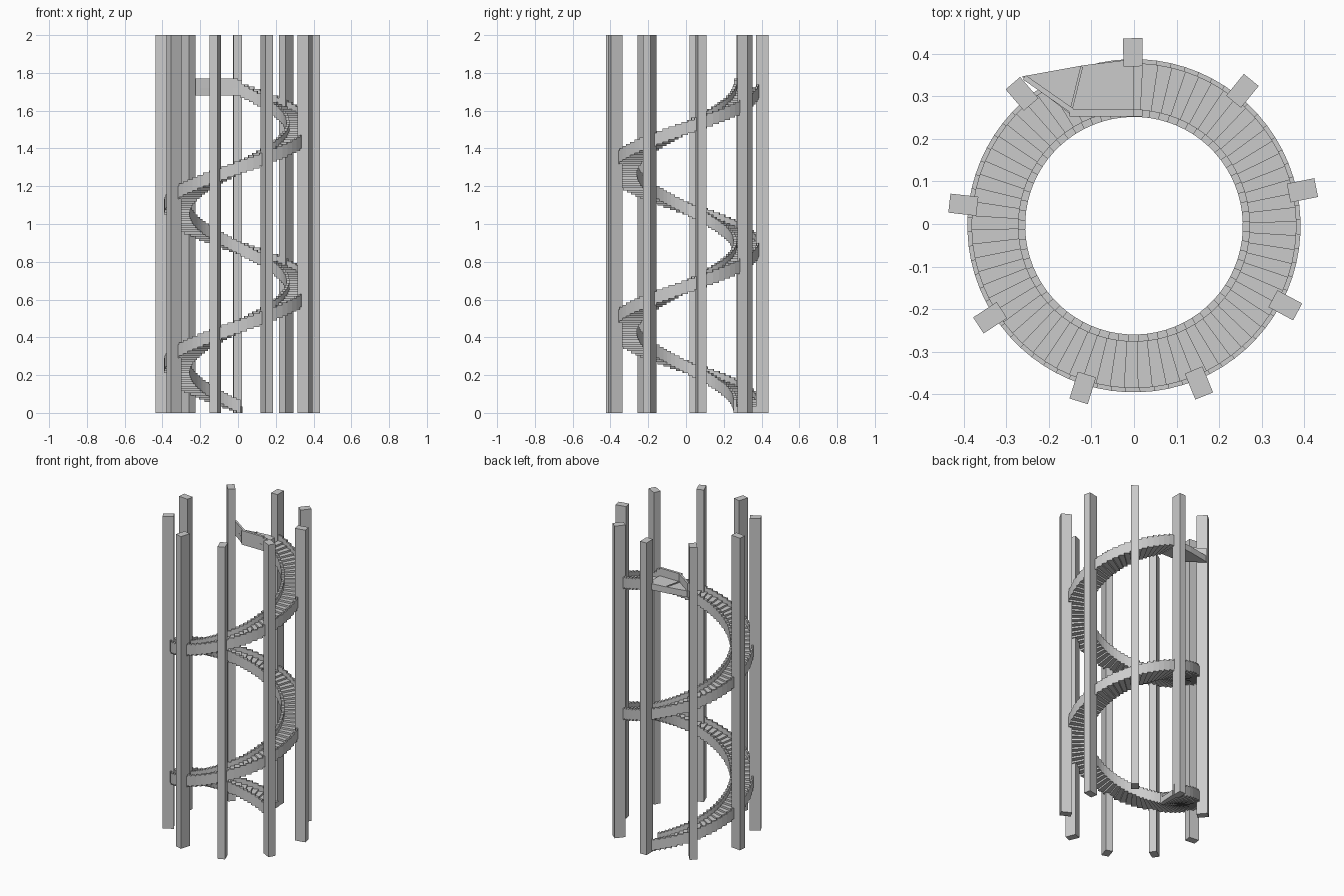
import bpy, bmesh
from math import radians, cos, sin
from mathutils import Vector

cube = bpy.data.objects.get("Cube")
if cube:
    bpy.data.objects.remove(cube)

GREY = (0.6, 0.6, 0.6, 1)
grey = bpy.data.materials.new("light_grey")
grey.diffuse_color = GREY
grey.use_nodes = True
grey.node_tree.nodes["Principled BSDF"].inputs["Base Color"].default_value = GREY


def prism(bm, outline, z0, z1):
    """Extrude a flat outline from z0 to z1."""
    low = [bm.verts.new((x, y, z0)) for x, y in outline]
    high = [bm.verts.new((x, y, z1)) for x, y in outline]
    bm.faces.new(low[::-1])
    bm.faces.new(high)
    n = len(low)
    for i in range(n):
        j = (i + 1) % n
        bm.faces.new((low[i], low[j], high[j], high[i]))


def finish(bm, name):
    bmesh.ops.recalc_face_normals(bm, faces=bm.faces)
    mesh = bpy.data.meshes.new(name)
    bm.to_mesh(mesh)
    bm.free()
    mesh.materials.append(grey)
    obj = bpy.data.objects.new(name, mesh)
    bpy.context.collection.objects.link(obj)
    return obj


def wedge(r0, r1, a0, a1):
    """Ring sector outline; the staircase axis sits just off centre."""
    corners = ((r0, a0), (r1, a0), (r1, a1), (r0, a1))
    return [(r * cos(radians(a)), r * sin(radians(a)) - 0.004) for r, a in corners]


def bar(p, q, width):
    """Outline of a straight bar between two points."""
    p, q = Vector(p), Vector(q)
    d = (q - p).normalized() * width / 2
    side = Vector((-d.y, d.x))
    return [p + side, p - side, q - side, q + side]


# Posts in a ring around the stair
for k in range(9):
    angle = 90.4 - 39.55 * k if k < 8 else 130.7
    a = radians(angle)
    out = Vector((cos(a), sin(a)))
    bm = bmesh.new()
    prism(bm, bar(out * 0.371, out * 0.437, 0.045), 0, 2)
    finish(bm, f"post_{k + 1}")

# Two turns of steps with a kerb block on each side of every step
PER_TURN, TURNS, PITCH, KERB = 72, 2, 0.84, 0.07
STEP = 360 / PER_TURN
treads, inner, outer = bmesh.new(), bmesh.new(), bmesh.new()
for i in range(PER_TURN * TURNS):
    a = 87 + i * STEP
    z = i * PITCH / PER_TURN
    prism(treads, wedge(0.272, 0.382, a - 0.6, a + STEP), z, z + 0.035)
    prism(inner, wedge(0.256, 0.273, a, a + STEP), z, z + KERB)
    prism(outer, wedge(0.381, 0.392, a, a + STEP), z, z + KERB)
finish(treads, "stair_treads")
finish(inner, "inner_kerb")
finish(outer, "outer_kerb")

# Landing at the top of the stair
FLOOR, TOP = 1.68, 1.77
tip, bend, back = (-0.264, 0.347), (-0.121, 0.373), (0.0, 0.388)
front, corner = (0.0, 0.252), (-0.15, 0.258)
bm = bmesh.new()
prism(bm, [tip, corner, front, back, bend], FLOOR, FLOOR + 0.04)
finish(bm, "landing_floor")

# Walls on the inner side of the landing and a low seam across it
bm = bmesh.new()
prism(bm, bar((-0.152, 0.261), (0.0, 0.261), 0.016), FLOOR, TOP)
prism(bm, bar((-0.145, 0.266), (-0.258, 0.345), 0.012), FLOOR, TOP)
finish(bm, "landing_walls")
bm = bmesh.new()
prism(bm, bar((-0.148, 0.268), (-0.123, 0.37), 0.006), FLOOR, FLOOR + 0.046)
finish(bm, "landing_seam")

# End blocks where the stair meets the landing
bm = bmesh.new()
for y in (0.261, 0.38):
    prism(bm, bar((-0.022, y), (0.02, y), 0.016), FLOOR, TOP - 0.01)
finish(bm, "landing_end_blocks")
